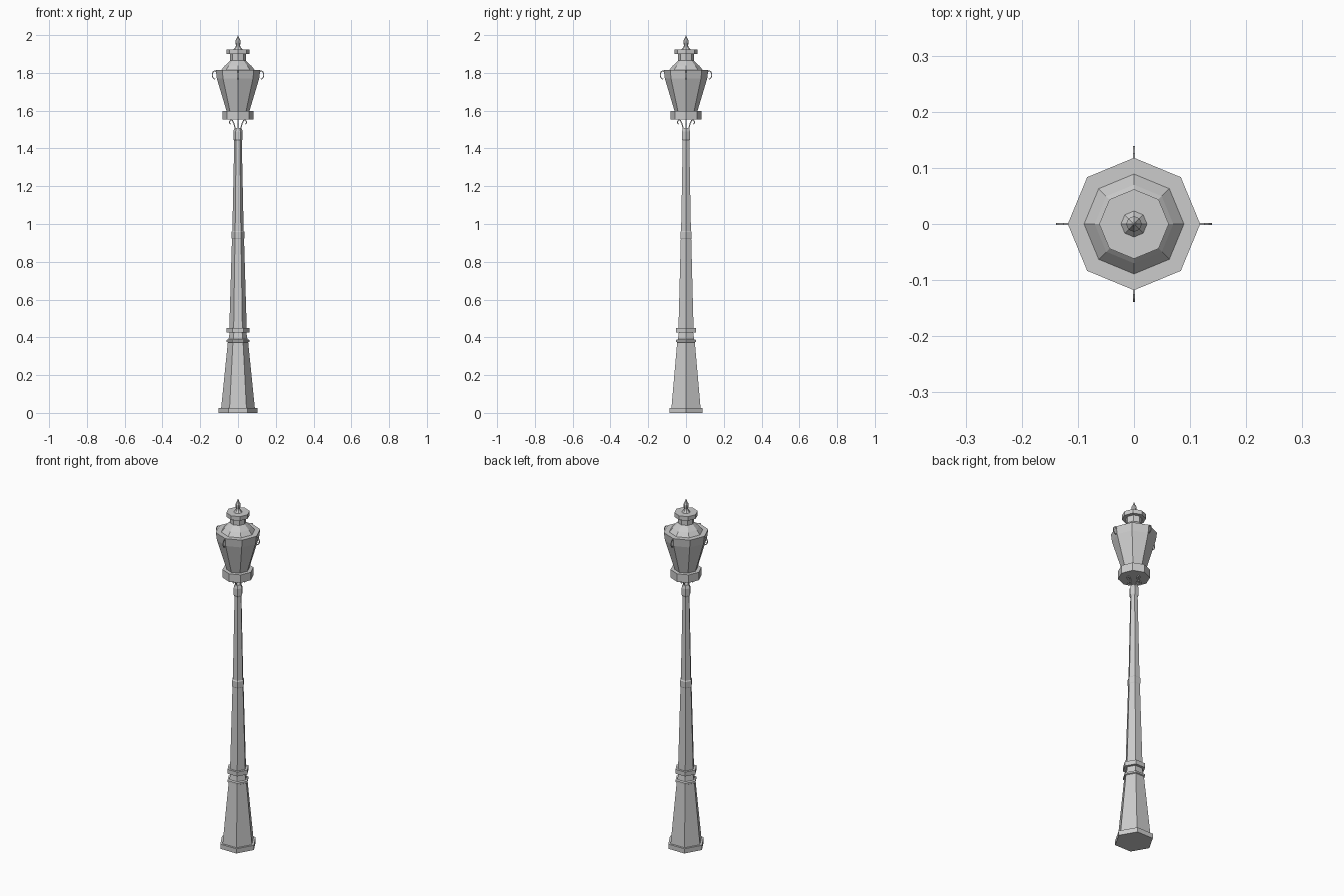
import bpy, bmesh
from math import cos, sin, pi
from mathutils import Matrix, Vector

if "Cube" in bpy.data.objects:
    bpy.data.objects.remove(bpy.data.objects["Cube"])


def finish(name, bm):
    bmesh.ops.recalc_face_normals(bm, faces=bm.faces)
    mesh = bpy.data.meshes.new(name)
    bm.to_mesh(mesh)
    bm.free()
    obj = bpy.data.objects.new(name, mesh)
    bpy.context.collection.objects.link(obj)
    return obj


def turned(name, profile, sides):
    """Faceted solid from (radius, height) pairs, a corner pointing along +x."""
    bm = bmesh.new()
    rings = [[bm.verts.new((r * cos(2 * pi * i / sides), r * sin(2 * pi * i / sides), z))
              for i in range(sides)] for r, z in profile]
    for a, b in zip(rings, rings[1:]):
        for i in range(sides):
            j = (i + 1) % sides
            bm.faces.new((a[i], a[j], b[j], b[i]))
    bm.faces.new(rings[0])
    bm.faces.new(rings[-1])
    return finish(name, bm)


def four_ribbons(name, path, thick, depth):
    """Thin scroll following (radius, height) points, repeated on four sides."""
    bm = bmesh.new()
    pts = [Vector(p) for p in path]
    for k in range(4):
        spin = Matrix.Rotation(k * pi / 2, 3, 'Z')
        rings = []
        for i, p in enumerate(pts):
            t = (pts[min(i + 1, len(pts) - 1)] - pts[max(i - 1, 0)]).normalized()
            n = Vector((-t.y, t.x)) * thick / 2
            rings.append([bm.verts.new(spin @ Vector((p.x + s * n.x, d * depth / 2, p.y + s * n.y)))
                          for s, d in ((-1, -1), (1, -1), (1, 1), (-1, 1))])
        for a, b in zip(rings, rings[1:]):
            for i in range(4):
                j = (i + 1) % 4
                bm.faces.new((a[i], a[j], b[j], b[i]))
        bm.faces.new(rings[0])
        bm.faces.new(rings[-1])
    return finish(name, bm)


# Six-sided post: pedestal, collars and tapering shaft
turned("pedestal", [(0.102, 0), (0.102, 0.027), (0.089, 0.027), (0.054, 0.373),
                    (0.060, 0.376), (0.060, 0.386), (0.050, 0.390), (0.044, 0.425),
                    (0.060, 0.425), (0.060, 0.450), (0.046, 0.450)], 6)
turned("shaft", [(0.046, 0.45), (0.032, 0.92), (0.034, 0.925), (0.034, 0.958),
                 (0.030, 0.963), (0.020, 1.44), (0.025, 1.45), (0.025, 1.49),
                 (0.018, 1.508)], 6)

# Scroll brackets between the post and the lantern
four_ribbons("lantern_bracket", [(0.014, 1.495), (0.017, 1.515), (0.023, 1.535),
                                 (0.030, 1.549), (0.038, 1.550), (0.044, 1.543),
                                 (0.045, 1.534), (0.040, 1.529)], 0.006, 0.004)

# Eight-sided lantern
turned("lantern_cup", [(0.082, 1.552), (0.082, 1.598), (0.055, 1.598)], 8)
turned("lantern_body", [(0.060, 1.596), (0.112, 1.770), (0.118, 1.815), (0.089, 1.815)], 8)
turned("lantern_roof", [(0.089, 1.815), (0.070, 1.838), (0.042, 1.865), (0.042, 1.901),
                        (0.062, 1.901), (0.062, 1.925), (0.024, 1.925)], 8)
turned("finial", [(0.024, 1.924), (0.013, 1.937), (0.011, 1.945), (0.014, 1.962),
                  (0.014, 1.970), (0.006, 1.985), (0.001, 2.0)], 8)

# Curled hooks on the lantern rim
hook = [(0.123 + 0.0135 * cos(a), 1.789 + 0.021 * sin(a))
        for a in [pi * (0.75 - 1.35 * i / 9) for i in range(10)]]
four_ribbons("rim_hook", hook, 0.005, 0.003)
